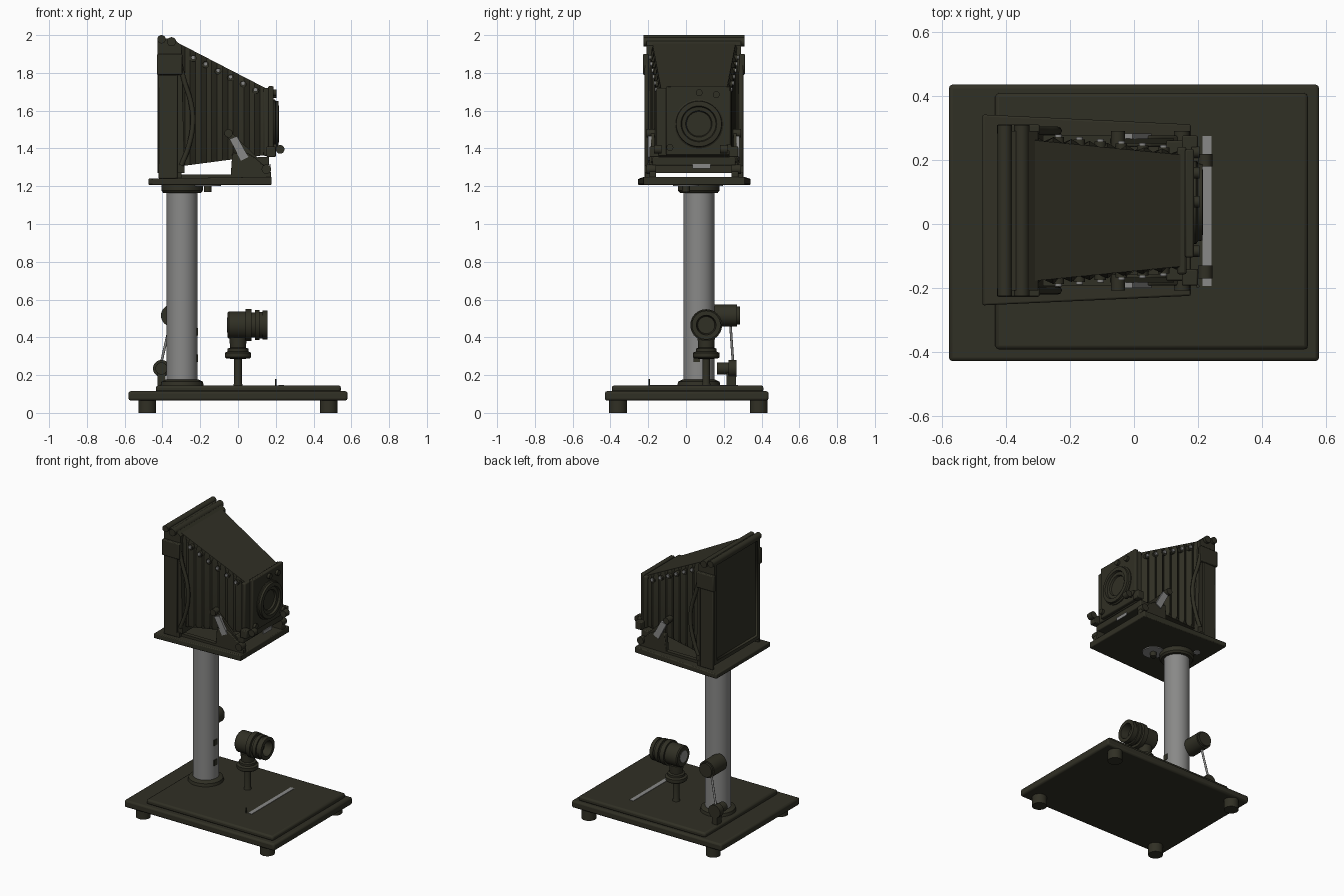
import bpy, bmesh, math
from mathutils import Vector

if "Cube" in bpy.data.objects:
    bpy.data.objects.remove(bpy.data.objects["Cube"])


def material(name, rgb):
    m = bpy.data.materials.new(name)
    m.diffuse_color = (*rgb, 1)
    m.use_nodes = True
    m.node_tree.nodes["Principled BSDF"].inputs["Base Color"].default_value = m.diffuse_color
    return m


DARK = material("dark_olive", (0.03, 0.029, 0.018))
GREY = material("steel_grey", (0.25, 0.25, 0.245))
CY = 0.042          # camera centre line in y


def finish(name, bm, mat, bevel=0.0):
    bmesh.ops.remove_doubles(bm, verts=bm.verts, dist=1e-5)
    bmesh.ops.recalc_face_normals(bm, faces=bm.faces)
    me = bpy.data.meshes.new(name)
    bm.to_mesh(me)
    bm.free()
    me.materials.append(mat)
    me.shade_smooth()
    me.set_sharp_from_angle(angle=math.radians(35))
    ob = bpy.data.objects.new(name, me)
    bpy.context.collection.objects.link(ob)
    if bevel:
        b = ob.modifiers.new("bevel", 'BEVEL')
        b.width, b.segments = bevel, 2
    return ob


def loft(name, rings, mat, bevel=0.0, close=True):
    """Skin a list of equal-length closed rings and cap both ends."""
    bm = bmesh.new()
    vs = [[bm.verts.new(p) for p in r] for r in rings]
    n = len(rings[0])
    for a, b in zip(vs, vs[1:]):
        for i in range(n):
            j = (i + 1) % n
            bm.faces.new((a[i], a[j], b[j], b[i]))
    if close:
        bm.faces.new(vs[0])
        bm.faces.new(vs[-1])
    return finish(name, bm, mat, bevel)


def box(name, x, y, z, mat=DARK, bevel=0.0):
    ring = [(x[0], y[0]), (x[1], y[0]), (x[1], y[1]), (x[0], y[1])]
    return loft(name, [[(*p, h) for p in ring] for h in z], mat, bevel)


def prism(name, pts, y, mat=DARK, bevel=0.0):
    """Profile in x,z extruded along y."""
    return loft(name, [[(px, h, pz) for px, pz in pts] for h in y], mat, bevel)


def lathe(name, origin, axis, profile, mat=DARK, seg=32):
    """Profile of (distance along axis, radius) turned round the axis."""
    q = Vector(axis).to_track_quat('Z', 'Y')
    rings = []
    for d, r in profile:
        rings.append([Vector(origin) + q @ Vector((r * math.cos(t), r * math.sin(t), d))
                      for t in (2 * math.pi * i / seg for i in range(seg))])
    return loft(name, rings, mat, close=False)


def rod(name, a, b, r, mat=DARK, seg=24):
    d = Vector(b) - Vector(a)
    return lathe(name, a, d, [(0, 0), (0, r), (d.length, r), (d.length, 0)], mat, seg)


# Base with feet
box("base_board", (-0.58, 0.58), (-0.43, 0.437), (0.065, 0.115), bevel=0.012)
box("base_upper_plate", (-0.435, 0.545), (-0.393, 0.41), (0.11, 0.145), bevel=0.012)
for x in (-0.48, 0.48):
    for y in (-0.36, 0.385):
        rod("foot", (x, y, 0), (x, y, 0.07), 0.047)
box("base_metal_strip", (0.215, 0.243), (-0.195, 0.275), (0.144, 0.148), GREY)
rod("base_pin", (0.2, -0.195, 0.14), (0.2, -0.195, 0.18), 0.005, seg=10)

# Column with collars
C = (-0.296, 0.068)
rod("column", (*C, 0.14), (*C, 1.2), 0.082, GREY, 48)
lathe("column_foot", (*C, 0.14), (0, 0, 1),
      [(0, 0.115), (0.025, 0.11), (0.037, 0.085), (0.037, 0.08)], seg=40)
lathe("column_collar", (*C, 1.165), (0, 0, 1),
      [(0, 0.08), (0, 0.1), (0.012, 0.11), (0.045, 0.11), (0.045, 0)], seg=40)
for z in (0.27, 0.41):
    box("column_tab", (-0.225, -0.211), (0.04, 0.075), (z, z + 0.04))

# Rear adjusting knobs and link rod
rod("upper_knob", (-0.35, 0.13, 0.515), (-0.35, 0.27, 0.515), 0.058)
rod("upper_knob_cap", (-0.35, 0.265, 0.515), (-0.35, 0.285, 0.515), 0.048)
rod("link_rod", (-0.36, 0.235, 0.47), (-0.41, 0.25, 0.25), 0.007, GREY, 12)
rod("lower_knob", (-0.405, 0.165, 0.235), (-0.405, 0.25, 0.235), 0.032)
rod("lower_knob_cap", (-0.405, 0.225, 0.235), (-0.405, 0.268, 0.235), 0.045)
box("lower_knob_bracket", (-0.425, -0.385), (0.215, 0.265), (0.14, 0.22))

# Small lens on a pedestal
L = (0.0, 0.107)
lathe("pedestal", (*L, 0.14), (0, 0, 1),
      [(0, 0), (0, 0.026), (0.02, 0.02), (0.145, 0.02), (0.148, 0.062), (0.155, 0.07),
       (0.178, 0.07), (0.185, 0.055), (0.2, 0.055), (0.205, 0.042), (0.26, 0.046), (0.26, 0)])
lathe("small_lens", (0, L[1], 0.465), (1, 0, 0),
      [(-0.055, 0), (-0.055, 0.066), (-0.048, 0.072), (0.04, 0.072), (0.04, 0.084), (0.072, 0.084),
       (0.072, 0.066), (0.09, 0.066), (0.09, 0.08), (0.115, 0.08), (0.115, 0.07), (0.13, 0.07),
       (0.13, 0.076), (0.155, 0.076), (0.155, 0.052), (0.1, 0.045), (0.1, 0)], seg=40)
rod("small_lens_rear_glass", (-0.058, L[1], 0.465), (-0.05, L[1], 0.465), 0.04, GREY)

# Tapered camera platform
plan = [(-0.475, -0.255), (0.178, -0.225), (0.178, 0.312), (-0.475, 0.343)]
loft("camera_platform", [[(x, y, 1.207) for x, y in plan],
                         [(x, y, 1.24 + 0.01 * (x > 0)) for x, y in plan]], DARK, 0.006)
rod("platform_underside_disc", (-0.16, 0.0, 1.2), (-0.16, 0.0, 1.21), 0.07, GREY)
rod("platform_underside_knob", (-0.16, 0.0, 1.17), (-0.16, 0.0, 1.21), 0.02)
rod("platform_underside_screw", (-0.375, 0.175, 1.2), (-0.375, 0.175, 1.21), 0.022, GREY)

# Camera back: wedge-topped frame with a recessed rear panel
back = prism("camera_back", [(-0.425, 1.27), (-0.425, 1.985), (-0.34, 1.98), (-0.3, 1.945), (-0.283, 1.27)],
             (CY - 0.25, CY + 0.25))
bm = bmesh.new()
bm.from_mesh(back.data)
rear = [f for f in bm.faces if abs(f.calc_center_median().x + 0.425) < 1e-3]
bmesh.ops.inset_region(bm, faces=rear, thickness=0.035, depth=0)
bmesh.ops.inset_region(bm, faces=rear, thickness=0.006, depth=-0.015)
bm.to_mesh(back.data)
bm.free()
for x, z, r in ((-0.405, 1.978, 0.022), (-0.352, 1.965, 0.024)):
    rod("back_top_rail", (x, CY - 0.268, z), (x, CY + 0.268, z), r)

# Bellows: pleated sides, smooth top and bottom
rings, steps = [], 16
for i in range(steps + 1):
    t = i / steps
    x = -0.31 + 0.455 * t
    top, bot = 1.955 - 0.235 * t, 1.305 + 0.06 * t
    w = 0.235 - 0.045 * t
    p = w - (0.022 if i % 2 else 0)
    h = w - 0.015
    rings.append([(x, CY - h, top), (x, CY - p, top - 0.03), (x, CY - p, bot + 0.02), (x, CY - h, bot),
                  (x, CY + h, bot), (x, CY + p, bot + 0.02), (x, CY + p, top - 0.03), (x, CY + h, top)])
loft("bellows", rings, DARK)

# Front standard and lens board
box("front_standard", (0.135, 0.165), (CY - 0.2, CY + 0.2), (1.36, 1.72), bevel=0.008)
box("lens_board", (0.16, 0.188), (-0.105, 0.235), (1.365, 1.73), bevel=0.006)
box("front_cross_bar", (0.1, 0.165), (CY - 0.22, CY + 0.22), (1.31, 1.355), bevel=0.006)
lathe("main_lens", (0.18, 0.068, 1.53), (1, 0, 0),
      [(0, 0.13), (0.015, 0.13), (0.02, 0.122), (0.034, 0.12), (0.036, 0.095), (0.022, 0.09),
       (0.02, 0.07), (0.008, 0.065), (0.008, 0)], seg=48)
for y, z in ((0.07, 1.695), (0.16, 1.685), (-0.085, 1.405), (0.225, 1.405)):
    rod("lens_board_screw", (0.18, y, z), (0.205, y, z), 0.018, seg=16)
box("front_latch_plate", (0.166, 0.172), (0.035, 0.13), (1.295, 1.318), GREY)
for y in (-0.15, 0.2):
    rod("front_pull", (0.16, y, 1.395), (0.225, y, 1.395), 0.009, seg=12)
    rod("front_pull_ring", (0.223, y - 0.02, 1.395), (0.223, y + 0.02, 1.395), 0.023, seg=20)

# Side fittings, the same on both sides
for s in (-1, 1):
    def span(a, b):
        return tuple(sorted((CY + s * a, CY + s * b)))
    box("back_side_block", (-0.43, -0.295), span(0.24, 0.27), (1.79, 1.9), bevel=0.006)
    box("back_side_rail", (-0.42, -0.32), span(0.245, 0.262), (1.24, 1.79), bevel=0.005)
    box("back_foot", (-0.34, -0.3), span(0.21, 0.26), (1.235, 1.275))
    box("bed_rail", (-0.3, 0.17), span(0.205, 0.235), (1.235, 1.262))
    # angled bracket with a steel stay
    prism("front_bracket", [(-0.04, 1.24), (0.175, 1.24), (0.175, 1.275), (0.09, 1.35), (0.05, 1.375), (-0.03, 1.375)],
          span(0.2, 0.235), bevel=0.005)
    prism("steel_stay", [(-0.045, 1.45), (-0.005, 1.465), (0.055, 1.355), (0.015, 1.335)],
          span(0.225, 0.242), GREY)
    prism("dark_arm", [(-0.075, 1.475), (-0.05, 1.5), (0.125, 1.33), (0.1, 1.3)], span(0.21, 0.226))
    rod("stay_knob", (-0.05, CY + s * 0.2, 1.48), (-0.05, CY + s * 0.25, 1.48), 0.022, seg=16)
    rod("bed_knob", (0.15, CY + s * 0.2, 1.29), (0.15, CY + s * 0.25, 1.29), 0.025, seg=16)
    box("standard_upright", (0.15, 0.2), span(0.185, 0.235), (1.355, 1.41), bevel=0.005)
    # bowed carrying strap
    cu = bpy.data.curves.new("side_strap", 'CURVE')
    cu.dimensions = '3D'
    cu.bevel_depth, cu.bevel_resolution = 0.013, 2
    path = [(-0.31, 1.86), (-0.285, 1.76), (-0.245, 1.62), (-0.24, 1.52), (-0.265, 1.4), (-0.3, 1.31)]
    sp = cu.splines.new('BEZIER')
    sp.bezier_points.add(len(path) - 1)
    for bp, (x, z) in zip(sp.bezier_points, path):
        bp.co = (x, CY + s * 0.25, z)
        bp.handle_left_type = bp.handle_right_type = 'AUTO'
    cu.materials.append(DARK)
    bpy.context.collection.objects.link(bpy.data.objects.new("side_strap", cu))
    # studs along the upper edge of the bellows
    for i in range(6):
        t = 0.16 + 0.145 * i
        x, z, w = -0.31 + 0.455 * t, 1.915 - 0.235 * t, 0.225 - 0.045 * t
        rod("bellows_clip", (x, CY + s * (w - 0.02), z), (x, CY + s * (w + 0.012), z), 0.018, seg=12)
        rod("bellows_stud", (x, CY + s * (w + 0.01), z + 0.004), (x, CY + s * (w + 0.02), z + 0.004), 0.011, GREY, 12)
